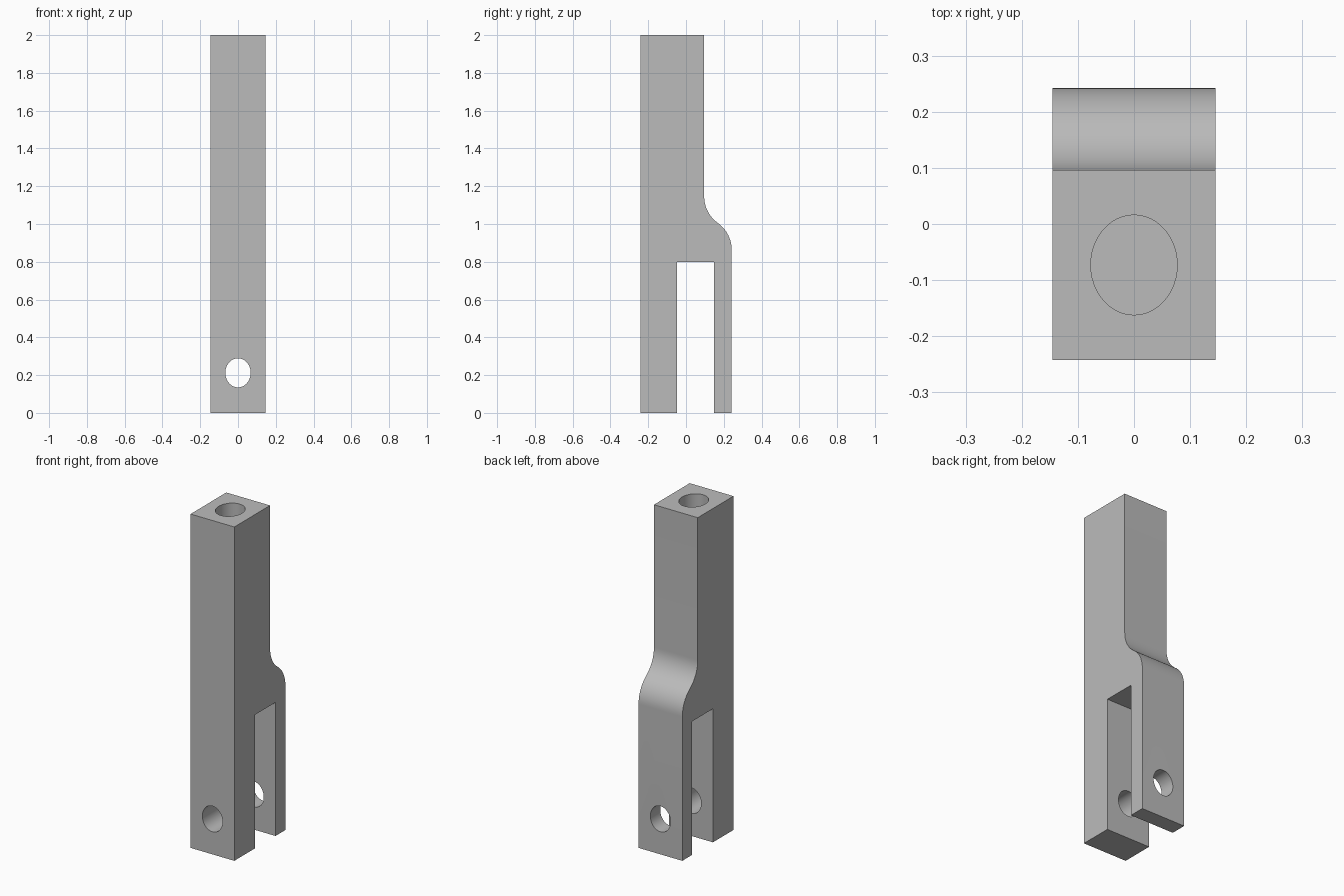
import bpy, bmesh, math
from mathutils import Matrix

if "Cube" in bpy.data.objects:
    bpy.data.objects.remove(bpy.data.objects["Cube"], do_unlink=True)

HALF_W, FRONT, BACK, SHANK_BACK = 0.145, -0.242, 0.242, 0.096
SLOT_FRONT, SLOT_BACK, SLOT_TOP = -0.048, 0.148, 0.80
MID_Z, HALF_RISE = 1.005, 0.142

grey = bpy.data.materials.new("steel grey")
grey.use_nodes = True
colour = (0.5, 0.5, 0.5, 1)
grey.diffuse_color = colour
grey.node_tree.nodes["Principled BSDF"].inputs["Base Color"].default_value = colour


def make_object(name, bm):
    bmesh.ops.recalc_face_normals(bm, faces=bm.faces)
    mesh = bpy.data.meshes.new(name)
    bm.to_mesh(mesh)
    bm.free()
    mesh.materials.append(grey)
    obj = bpy.data.objects.new(name, mesh)
    bpy.context.collection.objects.link(obj)
    return obj


def hole_cutter(name, rx, ry, depth, matrix):
    bm = bmesh.new()
    bmesh.ops.create_cone(bm, cap_ends=True, segments=48, radius1=1, radius2=1, depth=1,
                          matrix=matrix @ Matrix.Diagonal((rx, ry, depth, 1)))
    obj = make_object(name, bm)
    obj.hide_render = True
    return obj


# Shoulder: two tangent arcs joining the wide fork to the narrow shank
half_step = (BACK - SHANK_BACK) / 2
sweep = 2 * math.atan(half_step / HALF_RISE)
radius = HALF_RISE / math.sin(sweep)
angles = [sweep * i / 10 for i in range(11)]
convex = [(BACK - radius * (1 - math.cos(a)), MID_Z - HALF_RISE + radius * math.sin(a))
          for a in angles]
concave = [(SHANK_BACK + radius * (1 - math.cos(a)), MID_Z + HALF_RISE - radius * math.sin(a))
           for a in reversed(angles[:-1])]

# Fork and shank: side profile extruded across the width
profile = [(FRONT, 0), (SLOT_FRONT, 0), (SLOT_FRONT, SLOT_TOP), (SLOT_BACK, SLOT_TOP),
           (SLOT_BACK, 0), (BACK, 0), *convex, *concave, (SHANK_BACK, 2), (FRONT, 2)]
bm = bmesh.new()
side = bm.faces.new([bm.verts.new((-HALF_W, y, z)) for y, z in profile])
extruded = bmesh.ops.extrude_face_region(bm, geom=[side])["geom"]
bmesh.ops.translate(bm, vec=(2 * HALF_W, 0, 0),
                    verts=[v for v in extruded if isinstance(v, bmesh.types.BMVert)])
clevis = make_object("clevis_fork", bm)

# Pin hole through both prongs, and blind bore down the shank
pin = hole_cutter("pin_hole_cutter", 0.067, 0.077, 1,
                  Matrix.Translation((0, 0, 0.212)) @ Matrix.Rotation(math.pi / 2, 4, "X"))
bore = hole_cutter("bore_cutter", 0.077, 0.089, 1.2, Matrix.Translation((0, -0.073, 2)))

bpy.ops.object.select_all(action="DESELECT")
bpy.context.view_layer.objects.active = clevis
clevis.select_set(True)
for cutter in (pin, bore):
    cut = clevis.modifiers.new(cutter.name, "BOOLEAN")
    cut.operation, cut.solver, cut.object = "DIFFERENCE", "EXACT", cutter
    bpy.ops.object.modifier_apply(modifier=cut.name)
    bpy.data.objects.remove(cutter, do_unlink=True)

bpy.ops.object.shade_smooth_by_angle(angle=math.radians(30))
